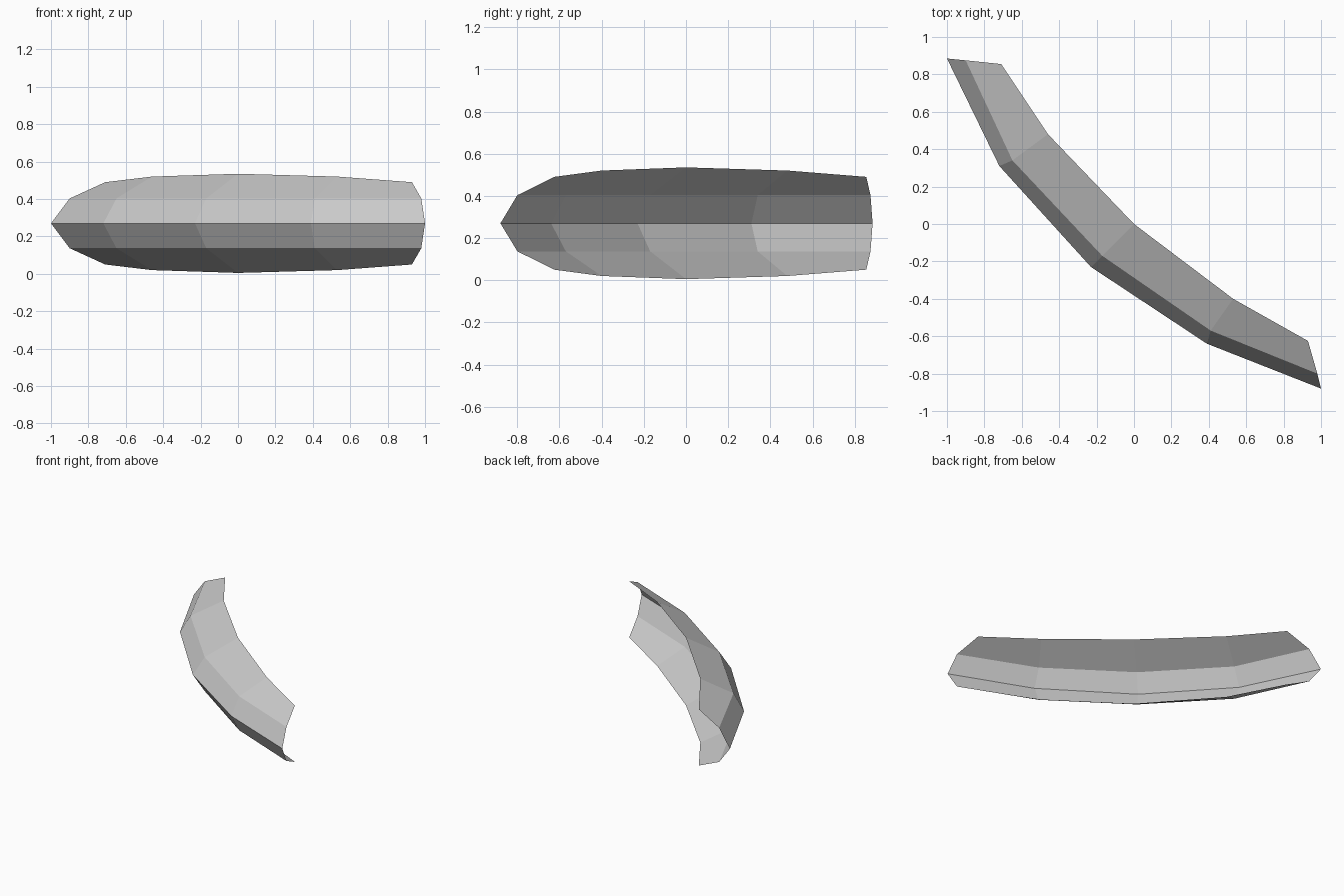
import bpy
import bmesh

cube = bpy.data.objects.get("Cube")
if cube:
    bpy.data.objects.remove(cube, do_unlink=True)

grey = bpy.data.materials.new("plain grey")
grey.use_nodes = True
colour = (0.6, 0.6, 0.6, 1)
grey.diffuse_color = colour
grey.node_tree.nodes["Principled BSDF"].inputs["Base Color"].default_value = colour

MIDDLE = 0.27  # height of the ridge
# Plan curves of the upper half: ridge, shoulder, open rim
ridge = [(-1, 0.885), (-0.72, 0.31), (-0.23, -0.23), (0.39, -0.64), (1, -0.88)]
shoulder = [(-0.9, 0.875), (-0.65, 0.34), (-0.17, -0.17), (0.41, -0.57), (0.98, -0.8)]
rim = [(-0.71, 0.855), (-0.46, 0.48), (0, 0), (0.53, -0.4), (0.93, -0.625)]
rim_rise = [0.22, 0.25, 0.265, 0.25, 0.22]

# Loft the upper half as an open sheet
bm = bmesh.new()
rows = [
    [bm.verts.new((x, y, 0)) for x, y in ridge],
    [bm.verts.new((x, y, 0.133)) for x, y in shoulder],
    [bm.verts.new((x, y, z)) for (x, y), z in zip(rim, rim_rise)],
]
for low, high in zip(rows, rows[1:]):
    for i in range(len(low) - 1):
        bm.faces.new((low[i], low[i + 1], high[i + 1], high[i]))
mesh = bpy.data.meshes.new("curved_shell")
bm.to_mesh(mesh)
bm.free()
mesh.materials.append(grey)

shell = bpy.data.objects.new("curved_shell", mesh)
shell.location.z = MIDDLE
bpy.context.collection.objects.link(shell)

# Mirror the lower half across the ridge
mirror = shell.modifiers.new("lower_half", "MIRROR")
mirror.use_axis = (False, False, True)
